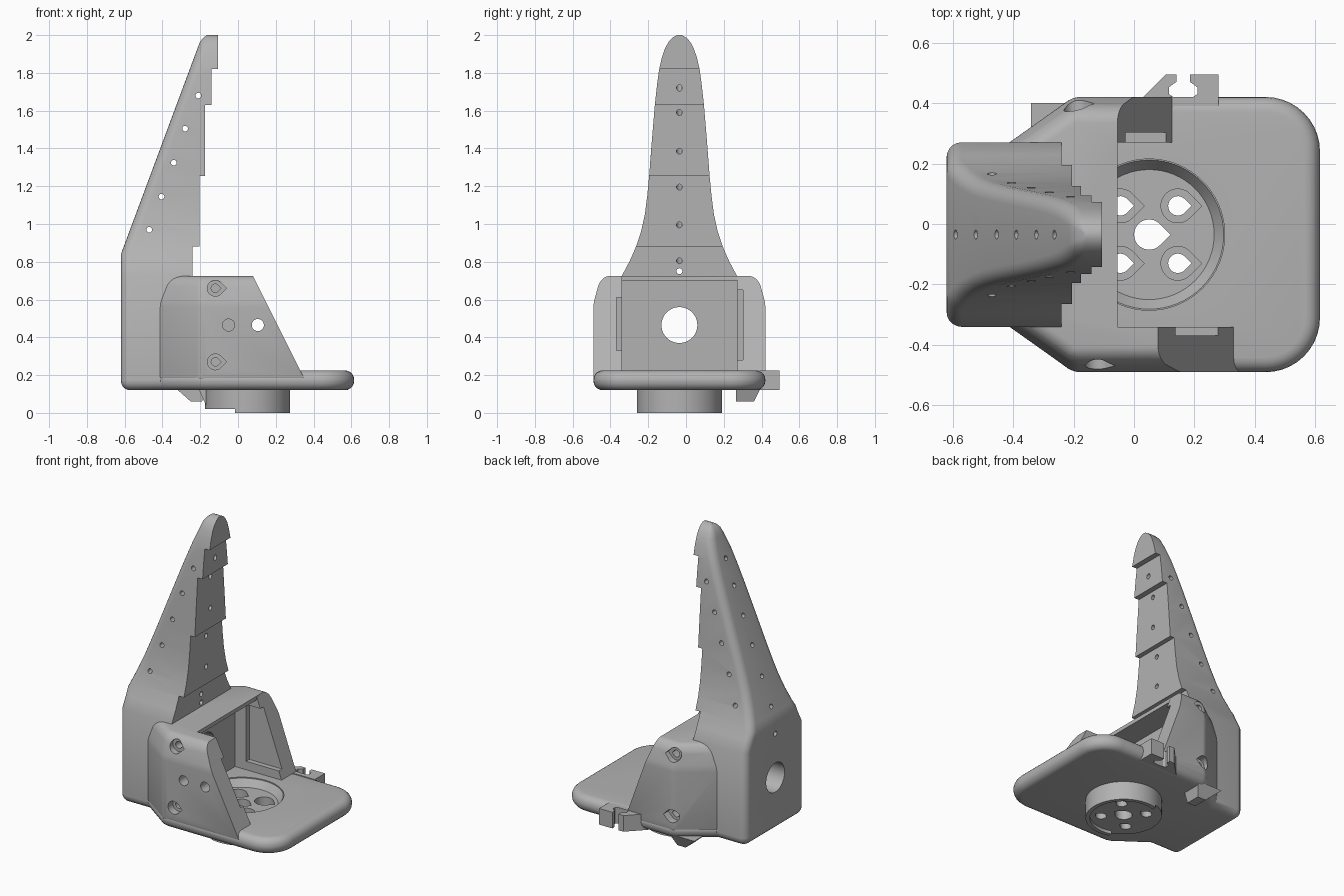
import bpy, bmesh
from math import sin, cos, pi, radians
from mathutils import Vector

if "Cube" in bpy.data.objects:
    bpy.data.objects.remove(bpy.data.objects["Cube"])

CY = -0.035  # centre line of the body

grey = bpy.data.materials.new("plain_grey")
grey.use_nodes = True
grey.diffuse_color = (0.45, 0.45, 0.45, 1)
grey.node_tree.nodes["Principled BSDF"].inputs["Base Color"].default_value = (0.45, 0.45, 0.45, 1)


def make(name, bm):
    bmesh.ops.recalc_face_normals(bm, faces=bm.faces)
    me = bpy.data.meshes.new(name)
    bm.to_mesh(me)
    bm.free()
    me.materials.append(grey)
    ob = bpy.data.objects.new(name, me)
    bpy.context.collection.objects.link(ob)
    return ob


def loft(name, rings):
    bm = bmesh.new()
    loops = [[bm.verts.new(p) for p in ring] for ring in rings]
    n = len(loops[0])
    for a, b in zip(loops, loops[1:]):
        for i in range(n):
            j = (i + 1) % n
            bm.faces.new((a[i], a[j], b[j], b[i]))
    bm.faces.new(loops[0])
    bm.faces.new(loops[-1])
    return make(name, bm)


def prism(name, outline, lo, hi, axis="z"):
    if axis == "z":
        return loft(name, [[(u, v, w) for u, v in outline] for w in (lo, hi)])
    return loft(name, [[(u, w, v) for u, v in outline] for w in (lo, hi)])


def box(x0, x1, y0, y1, z0, z1):
    return prism("cutter", [(x0, y0), (x1, y0), (x1, y1), (x0, y1)], z0, z1)


def rod(p, q, r, r2=None, sides=32, name="cutter"):
    p, q = Vector(p), Vector(q)
    turn = (q - p).to_track_quat("Z", "Y")
    rings = []
    for c, rad in ((p, r), (q, r2 or r)):
        rings.append([c + turn @ Vector((rad * cos(2 * pi * i / sides), rad * sin(2 * pi * i / sides), 0))
                      for i in range(sides)])
    return loft(name, rings)


def teardrop(x, v, r, lo, hi, axis="z"):
    arc = [radians(45 + 270 * i / 20) for i in range(21)]
    pts = [(x + r * cos(a), v + r * sin(a)) for a in arc] + [(x + r * 1.41, v)]
    return prism("cutter", pts, lo, hi, axis)


def bake(ob):
    deps = bpy.context.evaluated_depsgraph_get()
    me = bpy.data.meshes.new_from_object(ob.evaluated_get(deps))
    ob.modifiers.clear()
    ob.data = me


def bevel(ob, width, angle, segments=5):
    m = ob.modifiers.new("bevel", "BEVEL")
    m.width, m.segments, m.limit_method, m.angle_limit = width, segments, "ANGLE", radians(angle)
    bake(ob)


def cut(ob, cutters):
    for c in cutters:
        c.hide_render = True
        m = ob.modifiers.new("cut", "BOOLEAN")
        m.operation, m.object, m.solver = "DIFFERENCE", c, "EXACT"
    bake(ob)
    for c in cutters:
        bpy.data.objects.remove(c)


def corner(x, y, r, a0, steps=10):
    return [(x + r * cos(radians(a0 + 90 * i / steps)), y + r * sin(radians(a0 + 90 * i / steps)))
            for i in range(steps + 1)]


def mirrored(half):
    return [(x, CY + y) for x, y in half] + [(x, CY - y) for x, y in reversed(half)]


# Base plate with rounded rim
half = corner(0.435, 0.275, 0.18, 0) + [(-0.18, 0.455), (-0.215, 0.445), (-0.41, 0.305)]
half += corner(-0.57, 0.255, 0.05, 90, 5)
plate = prism("base_plate", mirrored(half), 0.12, 0.225)
bevel(plate, 0.05, 60)

# Round hub under the plate
hub = rod((0.05, CY, 0.02), (0.05, CY, 0.15), 0.225, sides=64, name="hub")
lip = rod((0.05, CY, 0), (0.05, CY, 0.03), 0.225, sides=64, name="hub_lip")
cut(lip, [rod((0.05, CY, -0.1), (0.05, CY, 0.1), 0.2, sides=64), box(-0.5, -0.015, -0.5, 0.5, -0.1, 0.2)])


def hub_holes():
    holes = [teardrop(0.05, CY, 0.05, -0.1, 0.4)]
    for dx in (-0.095, 0.095):
        for dy in (-0.095, 0.095):
            holes.append(teardrop(0.05 + dx, CY + dy, 0.032, -0.1, 0.4))
            holes.append(teardrop(0.05 + dx, CY + dy, 0.056, 0.1, 0.4))
    return holes


cut(hub, hub_holes())
cut(plate, [rod((0.05, CY, 0.175), (0.05, CY, 0.225), 0.215, 0.25, 64),
            rod((0.05, CY, 0.22), (0.05, CY, 0.3), 0.25, sides=64)] + hub_holes())

# Body: tapered housing with side walls
rings = []
for z, e in ((0.17, 0), (0.58, 0), (0.69, 0.03), (0.725, 0.065)):
    side = [(0.42, 0.455 - e), (-0.2, 0.455 - e), (-0.44 + e, 0.285 - e * 0.3)]
    rings.append([(x, y, z) for x, y in mirrored(side)])
body = loft("housing", rings)
bevel(body, 0.02, 12, 3)
cutters = [
    box(-0.21, 1, -0.34, 0.27, 0, 0.70),
    box(-0.055, 1, -0.34, 0.27, 0.1, 1),
    box(-0.13, 1, -0.368, -0.3, 0.33, 0.61),
    box(-0.13, 1, 0.2, 0.303, 0.28, 0.65),
    prism("cutter", [(-0.008, 0.9), (0.442, 0), (1, 0), (1, 0.9)], -0.7, -0.335, "y"),
    prism("cutter", [(-0.118, 0.9), (0.206, 0), (1, 0), (1, 0.9)], 0.265, 0.7, "y"),
    rod((-1, CY, 0.465), (0, CY, 0.465), 0.095, sides=48),
]
for x in (-0.05, 0.105):
    cutters.append(rod((x, -0.7, 0.465), (x, -0.2, 0.465), 0.032))
for z in (0.27, 0.66):
    cutters += [teardrop(-0.12, z, 0.042, -0.7, -0.44, "y"), teardrop(-0.12, z, 0.022, -0.7, -0.38, "y"),
                teardrop(-0.19, z, 0.042, 0.37, 0.7, "y"), teardrop(-0.19, z, 0.022, 0.31, 0.7, "y")]
cut(body, cutters)

# Spine: back block rising into a stepped, tapering fin
widths = [(0.17, .305), (0.725, .305), (0.80, .265), (0.88, .23), (0.96, .203), (1.05, .183), (1.15, .17),
          (1.255, .16), (1.45, .145), (1.63, .13), (1.74, .118), (1.82, .107), (1.88, .093), (1.93, .076),
          (1.965, .057), (1.987, .036), (2.0, .012)]
steps = {0.88: (-0.24, -0.205), 1.255: (-0.205, -0.175), 1.63: (-0.175, -0.14), 1.82: (-0.14, -0.105)}


def spine_ring(z, w, front):
    back = -0.62 + max(0, z - 0.84) * 0.372
    if z > 1.96:
        back += (z - 1.96) ** 2 * 15
    r = min(0.05, w * 0.6)
    side = [(front, w)] + corner(back + r, w - r, r, 90, 5)
    return [(x, y, z) for x, y in mirrored(side)]


rings, front = [], -0.24
for z, w in widths:
    rings.append(spine_ring(z, w, front))
    if z == 0.80:
        rings.append(spine_ring(0.84, 0.247, front))
    if z in steps:
        front = steps[z][1]
        rings.append(spine_ring(z, w, front))
spine = loft("spine", rings)
cutters = [rod((-1, CY, 0.465), (0, CY, 0.465), 0.095, sides=48),
           rod((-1, CY, 0.75), (0.2, CY, 0.75), 0.016, sides=16)]
for x, z in ((-0.47, 0.97), (-0.405, 1.145), (-0.34, 1.325), (-0.28, 1.505), (-0.21, 1.68)):
    cutters.append(rod((x, -0.6, z), (x, 0.6, z), 0.015, sides=16))
# Slanted cord holes from the back to the stepped face
for xb, zb, xf, zf in ((-.59, .92, -.24, .805), (-.525, 1.1, -.205, .995), (-.455, 1.285, -.205, 1.195),
                       (-.39, 1.46, -.175, 1.385), (-.33, 1.64, -.175, 1.59), (-.265, 1.8, -.14, 1.72)):
    a, b = Vector((xb, CY, zb)), Vector((xf, CY, zf))
    d = (b - a).normalized() * 0.06
    cutters.append(rod(a - d, b + d, 0.015, sides=16))
cut(spine, cutters)

# Keyhole clip on the left edge of the plate
prism("cable_clip", [(0.0, 0.39), (0.03, 0.42), (0.105, 0.495), (0.14, 0.495), (0.14, 0.47), (0.115, 0.452),
                     (0.115, 0.43), (0.13, 0.42), (0.195, 0.42), (0.21, 0.43), (0.21, 0.452), (0.185, 0.47),
                     (0.185, 0.495), (0.28, 0.495), (0.28, 0.39)], 0.12, 0.225)

# Small feet under the plate
foot = prism("side_foot", [(-0.34, 0.14), (-0.25, 0.06), (-0.19, 0.06), (-0.16, 0.14)], 0.265, 0.40, "y")
for v in foot.data.vertices:
    if v.co.z < 0.1 and v.co.y > 0.3:
        v.co.y = 0.36
prism("hub_foot", [(-0.21, 0.13), (-0.165, 0.03), (-0.1, 0.03), (-0.1, 0.13)], CY - 0.05, CY + 0.05, "y")

# Smooth the rounded surfaces, keep the edges crisp
bpy.ops.object.select_all(action="DESELECT")
for ob in bpy.context.collection.objects:
    if ob.type == "MESH" and grey.name in ob.data.materials:
        ob.select_set(True)
        bpy.context.view_layer.objects.active = ob
bpy.ops.object.shade_smooth_by_angle(angle=radians(30))
